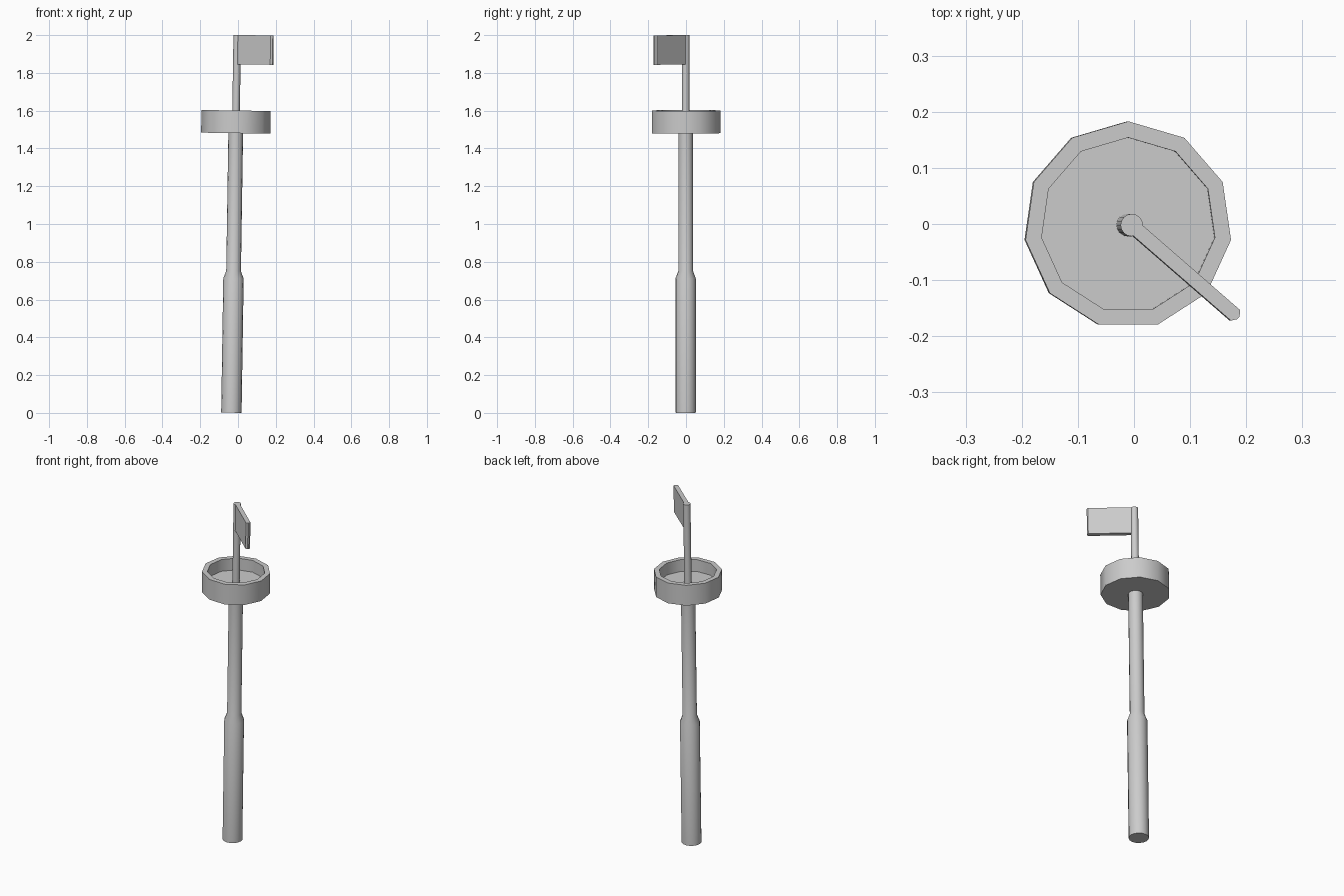
import bpy, bmesh, math
from mathutils import Matrix

if "Cube" in bpy.data.objects:
    bpy.data.objects.remove(bpy.data.objects["Cube"])

SIDES = 11
# The whole model leans slightly towards +x
LEAN = Matrix.Translation((-0.035, -0.002, 0.001)) @ Matrix.Rotation(0.0155, 4, 'Y')


def finish(name, bm):
    bmesh.ops.recalc_face_normals(bm, faces=bm.faces)
    mesh = bpy.data.meshes.new(name)
    bm.to_mesh(mesh)
    bm.free()
    obj = bpy.data.objects.new(name, mesh)
    bpy.context.collection.objects.link(obj)
    obj.matrix_world = LEAN
    bpy.ops.object.select_all(action='DESELECT')
    obj.select_set(True)
    bpy.context.view_layer.objects.active = obj
    bpy.ops.object.shade_smooth_by_angle(angle=math.radians(35))
    return obj


def lathe(name, profile, sides=SIDES):
    """Stack rings of (radius, z), capping the first and last."""
    bm = bmesh.new()
    rings = []
    for r, z in profile:
        rings.append([bm.verts.new((r * math.cos(a), r * math.sin(a), z))
                      for a in (math.pi / 2 + i * math.tau / sides for i in range(sides))])
    for lo, hi in zip(rings, rings[1:]):
        for i in range(sides):
            j = (i + 1) % sides
            bm.faces.new((lo[i], lo[j], hi[j], hi[i]))
    bm.faces.new(rings[0])
    bm.faces.new(rings[-1])
    return finish(name, bm)


# Stepped pole
lathe("pole", [(0.054, 0), (0.054, 0.71), (0.039, 0.75), (0.039, 1.48)], 16)

# Open lookout basket with thick rim and sunken floor
lathe("basket", [(0.185, 1.48), (0.185, 1.6), (0.156, 1.6), (0.156, 1.53)])

# Thin mast above the basket
lathe("top_mast", [(0.02, 1.53), (0.02, 2.0)], 16)

# Flag: plan outline with clipped outer corners, extruded up
bm = bmesh.new()
h = 0.0125
outline = [(0.012, -h), (0.245, -h), (0.252, -0.003), (0.252, 0.003), (0.245, h), (0.012, h)]
turn = Matrix.Rotation(math.radians(-41), 4, 'Z')
face = bm.faces.new([bm.verts.new((x, y, 1.845)) for x, y in outline])
top = bmesh.ops.extrude_face_region(bm, geom=[face])
bmesh.ops.translate(bm, vec=(0, 0, 0.155),
                    verts=[g for g in top["geom"] if isinstance(g, bmesh.types.BMVert)])
bmesh.ops.transform(bm, matrix=turn, verts=bm.verts)
finish("flag", bm)
